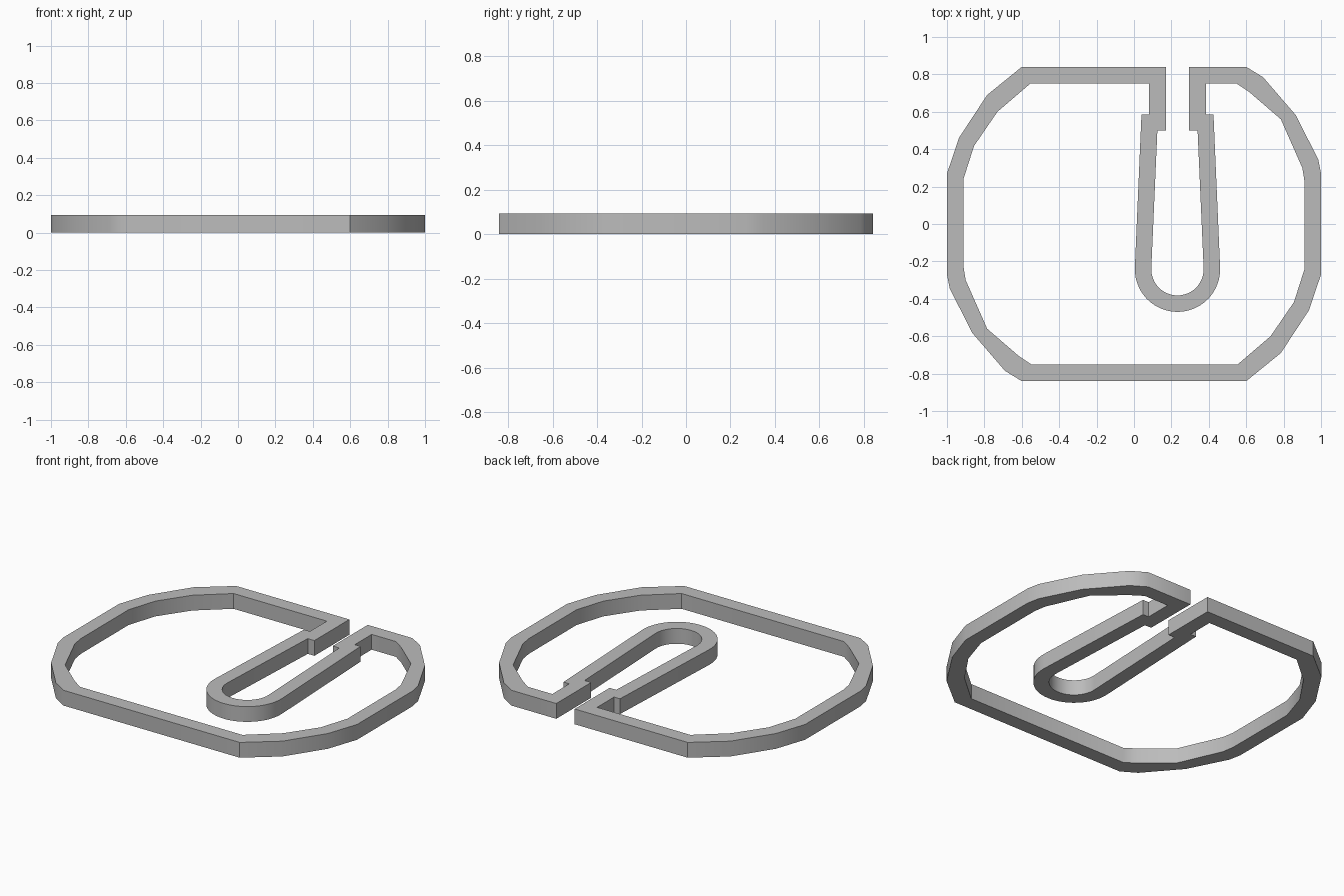
import bpy, bmesh, math

HEIGHT = 0.094
CLIP_X = 0.2325   # centre line of the spring clip

cube = bpy.data.objects.get("Cube")
if cube:
    bpy.data.objects.remove(cube, do_unlink=True)

grey = bpy.data.materials.new("plain grey")
grey.use_nodes = True
grey.diffuse_color = (0.5, 0.5, 0.5, 1)
grey.node_tree.nodes["Principled BSDF"].inputs["Base Color"].default_value = (0.5, 0.5, 0.5, 1)


def turned(pairs):
    """Same corner on the opposite side of the frame."""
    return [((-a[0], -a[1]), (-b[0], -b[1])) for a, b in pairs]


def mirrored(pairs):
    """Same clip arm on the other side of the clip centre line."""
    return [((2 * CLIP_X - a[0], a[1]), (2 * CLIP_X - b[0], b[1])) for a, b in reversed(pairs)]


# Frame corners as (outer, inner) edge points, running anticlockwise
back_right = [((-0.60, 0.84), (-0.555, 0.75)), ((-0.785, 0.69), (-0.73, 0.60)),
              ((-0.935, 0.462), (-0.855, 0.418)), ((-1.0, 0.27), (-0.912, 0.24))]
back_left = [((1.0, 0.27), (0.912, 0.225)), ((0.985, 0.345), (0.90, 0.30)),
             ((0.865, 0.582), (0.785, 0.56)), ((0.69, 0.785), (0.617, 0.705)),
             ((0.60, 0.84), (0.55, 0.75))]
frame = back_right + turned(back_left) + turned(back_right) + back_left

# Neck with its step, then the tapering arm of the clip
arm = [((0.295, 0.84), (0.385, 0.75)), ((0.295, 0.50), (0.385, 0.585)),
       ((0.34, 0.50), (0.425, 0.585))]

# Rounded end of the clip, from the left arm round to the right arm
bend = []
for i in range(25):
    t = math.radians(3 - 186 * i / 24)
    c, s = math.cos(t), math.sin(t)
    bend.append(((CLIP_X + 0.14 * c, -0.242 + 0.14 * s),
                 (CLIP_X + 0.228 * c, -0.242 + 0.228 * s)))

# One closed band, drawn flat and then given its height
path = frame + arm + bend + mirrored(arm)
bm = bmesh.new()
rails = [[bm.verts.new((x, y, 0)) for x, y in pair] for pair in path]
for (a, b), (c, d) in zip(rails, rails[1:] + rails[:1]):
    bm.faces.new((a, c, d, b))
base = bm.faces[:]
top = bmesh.ops.extrude_face_region(bm, geom=base, use_keep_orig=True)["geom"]
bmesh.ops.translate(bm, vec=(0, 0, HEIGHT),
                    verts=[v for v in top if isinstance(v, bmesh.types.BMVert)])
bmesh.ops.recalc_face_normals(bm, faces=bm.faces[:])

mesh = bpy.data.meshes.new("clip_frame")
bm.to_mesh(mesh)
bm.free()
mesh.materials.append(grey)
obj = bpy.data.objects.new("clip_frame", mesh)
bpy.context.collection.objects.link(obj)

bpy.ops.object.select_all(action='DESELECT')
obj.select_set(True)
bpy.context.view_layer.objects.active = obj
bpy.ops.object.shade_smooth_by_angle(angle=math.radians(35))
